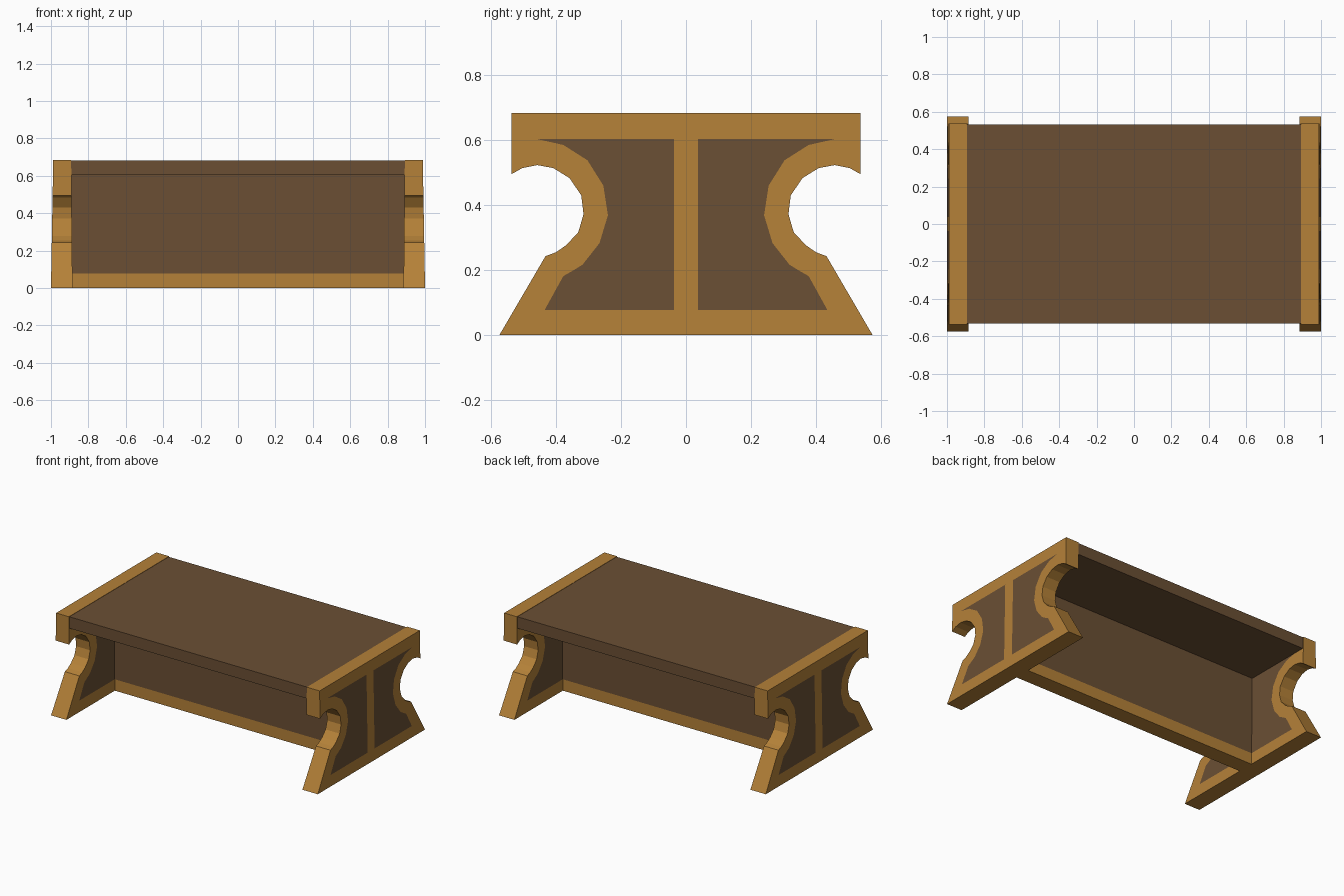
import bpy, bmesh

if "Cube" in bpy.data.objects:
    bpy.data.objects.remove(bpy.data.objects["Cube"])


def material(name, rgb):
    m = bpy.data.materials.new(name)
    m.diffuse_color = (*rgb, 1)
    m.use_nodes = True
    m.node_tree.nodes["Principled BSDF"].inputs["Base Color"].default_value = m.diffuse_color
    return m


TAN = material("light_wood", (0.46, 0.22, 0.04))
BROWN = material("dark_wood", (0.145, 0.078, 0.034))


def add_object(name, bm, mats):
    mesh = bpy.data.meshes.new(name)
    bm.to_mesh(mesh)
    bm.free()
    for m in mats:
        mesh.materials.append(m)
    ob = bpy.data.objects.new(name, mesh)
    bpy.context.collection.objects.link(ob)
    return ob


def box(name, half_x, half_y, z0, z1, mat):
    bm = bmesh.new()
    bmesh.ops.create_cube(bm, size=1)
    for v in bm.verts:
        v.co = (v.co.x * 2 * half_x, v.co.y * 2 * half_y,
                z0 + (v.co.z + 0.5) * (z1 - z0))
    return add_object(name, bm, [mat])


# Half outline of an end panel (y, z), paired with the inner edge of its frame
TIP = (0.457, 0.603)
FRAME = [
    ((0.037, 0), (0.037, 0.077)),
    ((0.574, 0), (0.435, 0.077)),
    ((0.432, 0.243), (0.377, 0.182)),
    ((0.400, 0.255), (0.347, 0.199)),
    ((0.368, 0.277), (0.318, 0.217)),
    ((0.331, 0.317), (0.266, 0.283)),
    ((0.315, 0.372), (0.240, 0.369)),
    ((0.322, 0.430), (0.254, 0.460)),
    ((0.358, 0.483), (0.303, 0.538)),
    ((0.408, 0.514), (0.377, 0.585)),
    ((0.457, 0.523), TIP),
    ((0.503, 0.514), TIP),
    ((0.537, 0.495), TIP),
    ((0.537, 0.683), TIP),
    ((0.037, 0.683), (0.037, 0.603)),
]
OUTLINE = [(0, 0)] + [o for o, _ in FRAME] + [(0, 0.683)]

bm = bmesh.new()
cache = {}


def vert(side, p):
    # The panel thins slightly towards the top
    key = (side, p)
    if key not in cache:
        t = p[1] / 0.683
        x = 1.0 - 0.012 * t if side else 0.885 + 0.007 * t
        cache[key] = bm.verts.new((x, p[0], p[1]))
    return cache[key]


def face(points, mat):
    verts = list(dict.fromkeys(vert(s, p) for s, p in points))
    bm.faces.new(verts).material_index = mat


for side in (0, 1):
    # Frame border
    for (o1, i1), (o2, i2) in zip(FRAME, FRAME[1:]):
        face([(side, p) for p in (o1, o2, i2, i1)], 0)
    # Centre strip
    strip = [(0, 0), FRAME[0][0], FRAME[0][1], FRAME[-1][1], FRAME[-1][0], (0, 0.683)]
    face([(side, p) for p in strip], 0)
    # Dark infill
    face([(side, i) for _, i in FRAME], 1)
# Rim
for a, b in zip(OUTLINE, OUTLINE[1:]):
    face([(0, a), (0, b), (1, b), (1, a)], 0)
bmesh.ops.recalc_face_normals(bm, faces=bm.faces)

# End panels, mirrored front to back and left to right
panels = add_object("end_panels", bm, [TAN, BROWN])
mod = panels.modifiers.new("mirror", 'MIRROR')
mod.use_axis = (True, True, False)

# Top board, centre wall and its base rail
box("top_board", 0.892, 0.532, 0.603, 0.681, BROWN)
box("centre_wall", 0.89, 0.055, 0.077, 0.603, BROWN)
box("base_rail", 0.886, 0.055, 0, 0.077, TAN)
